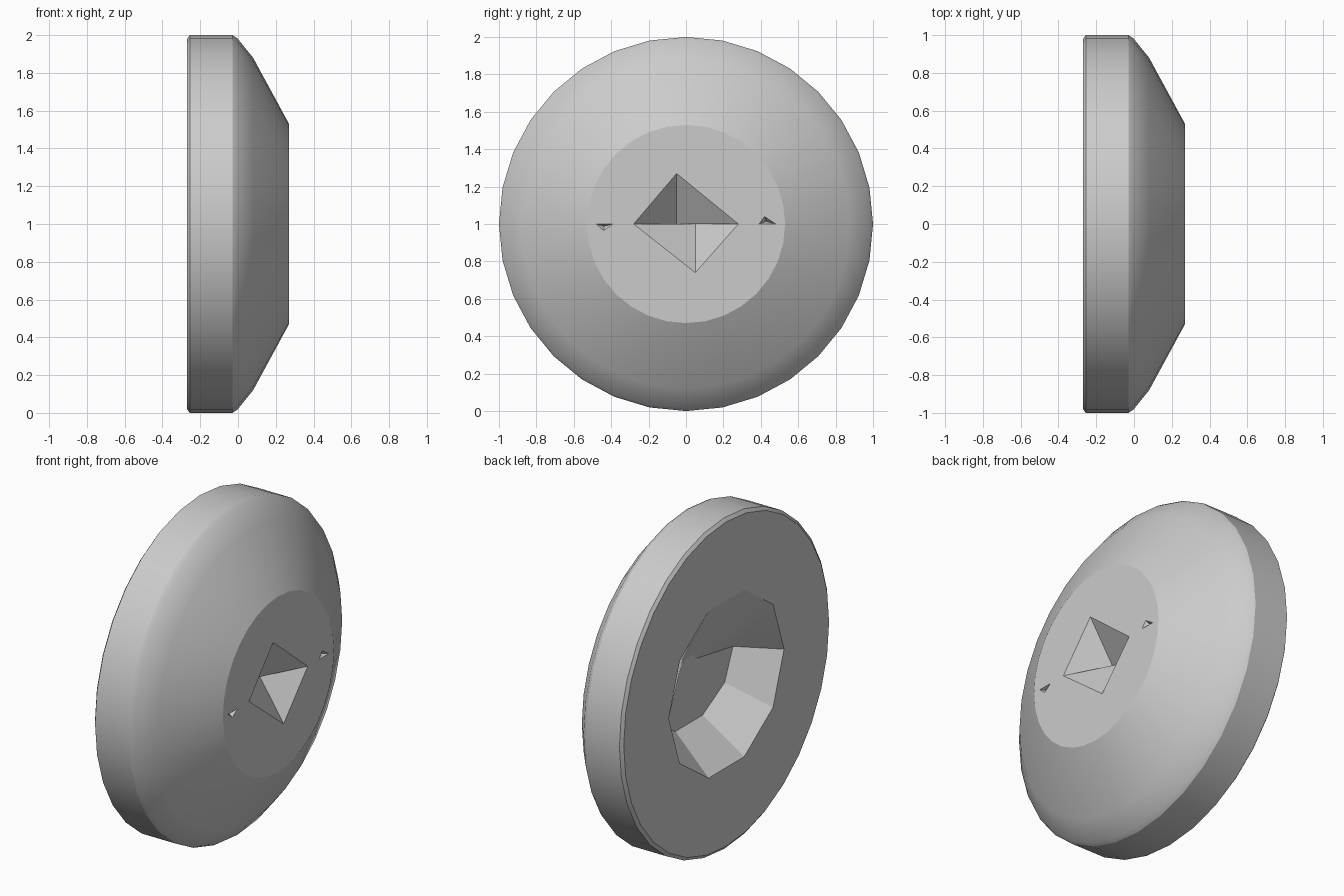
import bpy, bmesh, math
from mathutils import Vector

if "Cube" in bpy.data.objects:
    bpy.data.objects.remove(bpy.data.objects["Cube"], do_unlink=True)

SIDES = 32
FRONT, BACK = 0.27, -0.27
bm = bmesh.new()


def add(x, y, z):
    return bm.verts.new((x, y, z + 1))


def ring_edges(verts):
    pairs = zip(verts, verts[1:] + verts[:1])
    return [bm.edges.get(p) or bm.edges.new(p) for p in pairs]


def fill(*loops):
    edges = [e for loop in loops for e in ring_edges(loop)]
    bmesh.ops.triangle_fill(bm, edges=edges, use_beauty=True, normal=Vector((1, 0, 0)))


def dent(points, depth):
    # small triangular nick in the hub face
    loop = [add(FRONT, y, z) for y, z in points]
    tip = add(FRONT - depth, sum(p[0] for p in points) / 3, sum(p[1] for p in points) / 3)
    for a, b in zip(loop, loop[1:] + loop[:1]):
        bm.faces.new((a, b, tip))
    return loop


# Turned body: rounded rim, then a shallow cone up to the hub
profile = [(BACK, 0.98), (-0.255, 1), (-0.03, 1), (-0.005, 0.985), (0.08, 0.88), (FRONT, 0.53)]
rings = []
for x, r in profile:
    angles = [2 * math.pi * i / SIDES for i in range(SIDES)]
    rings.append([add(x, r * math.cos(a), r * math.sin(a)) for a in angles])
for low, high in zip(rings, rings[1:]):
    for i in range(SIDES):
        j = (i + 1) % SIDES
        bm.faces.new((low[i], low[j], high[j], high[i]))

# Diamond pocket in the hub, its two halves meeting at offset tips
left, top, right, bottom = diamond = [
    add(FRONT, y, z) for y, z in [(-0.28, 0), (-0.05, 0.27), (0.28, 0), (0.05, -0.26)]]
tip_a, tip_b = add(0.1, -0.05, 0), add(0.1, 0.05, 0)
for tri in [(left, top, tip_a), (top, right, tip_a), (right, bottom, tip_b),
            (bottom, left, tip_b), (left, tip_a, tip_b), (right, tip_b, tip_a)]:
    bm.faces.new(tri)
nicks = [dent([(-0.48, 0), (-0.39, 0), (-0.44, -0.035)], 0.03),
         dent([(0.39, 0), (0.48, 0), (0.42, 0.04)], 0.03)]
fill(rings[-1], diamond, *nicks)

# Ten-sided back recess: the upper half narrows to a point, the lower to a ledge
mouth, ledge = [], []
for i in range(10):
    a = 2 * math.pi * i / 10
    y, z = math.cos(a), math.sin(a)
    mouth.append(add(BACK, 0.55 * y, 0.53 * z))
    upper = z > 0.01
    ledge.append(add(-0.02, y * (0.1 if upper else 0.42), z * (0.1 if upper else 0.32)))
for i in range(10):
    j = (i + 1) % 10
    bm.faces.new((mouth[i], mouth[j], ledge[j], ledge[i]))
fill(ledge)
fill(rings[0], mouth)

bmesh.ops.recalc_face_normals(bm, faces=bm.faces)
mesh = bpy.data.meshes.new("disc_cap")
bm.to_mesh(mesh)
bm.free()
cap = bpy.data.objects.new("disc_cap", mesh)
bpy.context.collection.objects.link(cap)

# Plain grey finish
grey = bpy.data.materials.new("plain_grey")
grey.use_nodes = True
grey.diffuse_color = (0.6, 0.6, 0.6, 1)
grey.node_tree.nodes["Principled BSDF"].inputs["Base Color"].default_value = (0.6, 0.6, 0.6, 1)
mesh.materials.append(grey)

bpy.context.view_layer.objects.active = cap
cap.select_set(True)
bpy.ops.object.shade_smooth_by_angle(angle=math.radians(25))
